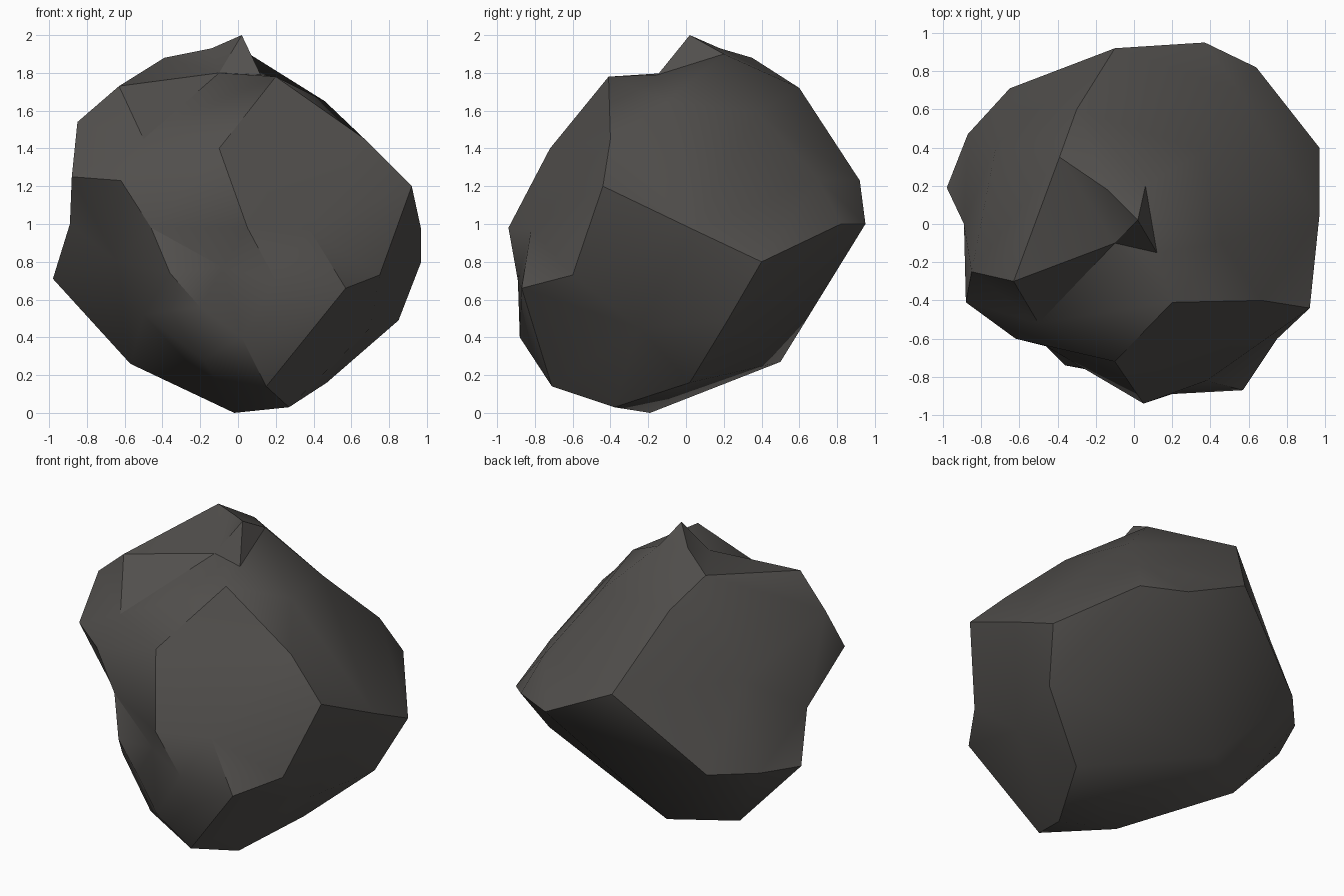
import bpy, bmesh
from mathutils import Vector

# Key corners of the boulder, from the peak down to the base
CORNERS = [
    # crown
    (.02, .02, 2.0), (-.1, -.1, 1.8), (.12, -.15, 1.79), (.2, -.41, 1.78),
    (.46, -.1, 1.65), (-.14, .18, 1.93), (-.39, .35, 1.88), (-.63, -.3, 1.73),
    (-.85, -.25, 1.54), (-.3, .6, 1.72), (.06, .2, 1.9), (.36, .38, 1.59),
    (.55, .7, 1.24), (.67, -.4, 1.45), (-.1, -.72, 1.4), (-.5, -.52, 1.45),
    # waist
    (.92, -.44, 1.2), (.97, .04, .97), (.97, .4, .8), (.64, .82, 1.0),
    (.37, .95, 1.0), (-.1, .92, 1.23), (-.65, .71, .76), (-.87, .47, .74),
    (-.72, .42, 1.3), (-.98, .19, .71), (-.89, 0, 1.0), (-.88, -.41, 1.25),
    (-.62, -.6, 1.23), (-.46, -.64, .98), (-.64, -.35, .8), (-.36, -.74, .74),
    (.05, -.94, .98), (.38, -.82, .97), (.57, -.87, .66), (.75, -.6, .73),
    (.2, -.89, .7), (-.08, -.78, .77),
    # underside
    (-.2, -.77, .56), (.02, -.88, .4), (-.18, -.66, .28), (.15, -.71, .14),
    (-.5, -.5, .52), (.27, -.38, .03), (-.02, -.19, 0), (-.57, .25, .26),
    (-.21, .5, .27), (.85, .22, .49), (.47, .02, .16), (.7, -.25, .45),
]

# Skin the corners: hull of their directions, then move each out to its place
centre = Vector((0, 0, 1))
bm = bmesh.new()
pairs = [(bm.verts.new((Vector(p) - centre).normalized()), Vector(p)) for p in CORNERS]
bmesh.ops.convex_hull(bm, input=bm.verts[:])
for vert, place in pairs:
    vert.co = place
bmesh.ops.recalc_face_normals(bm, faces=bm.faces[:])

mesh = bpy.data.meshes.new("boulder")
bm.to_mesh(mesh)
bm.free()
boulder = bpy.data.objects.new("boulder", mesh)
bpy.context.collection.objects.link(boulder)

# Dark stone
stone = bpy.data.materials.new("dark_stone")
stone.diffuse_color = (.085, .08, .075, 1)
mesh.materials.append(stone)

# Soft faces with crisp ridges
bpy.context.view_layer.objects.active = boulder
boulder.select_set(True)
bpy.ops.object.shade_smooth_by_angle(angle=.6)
